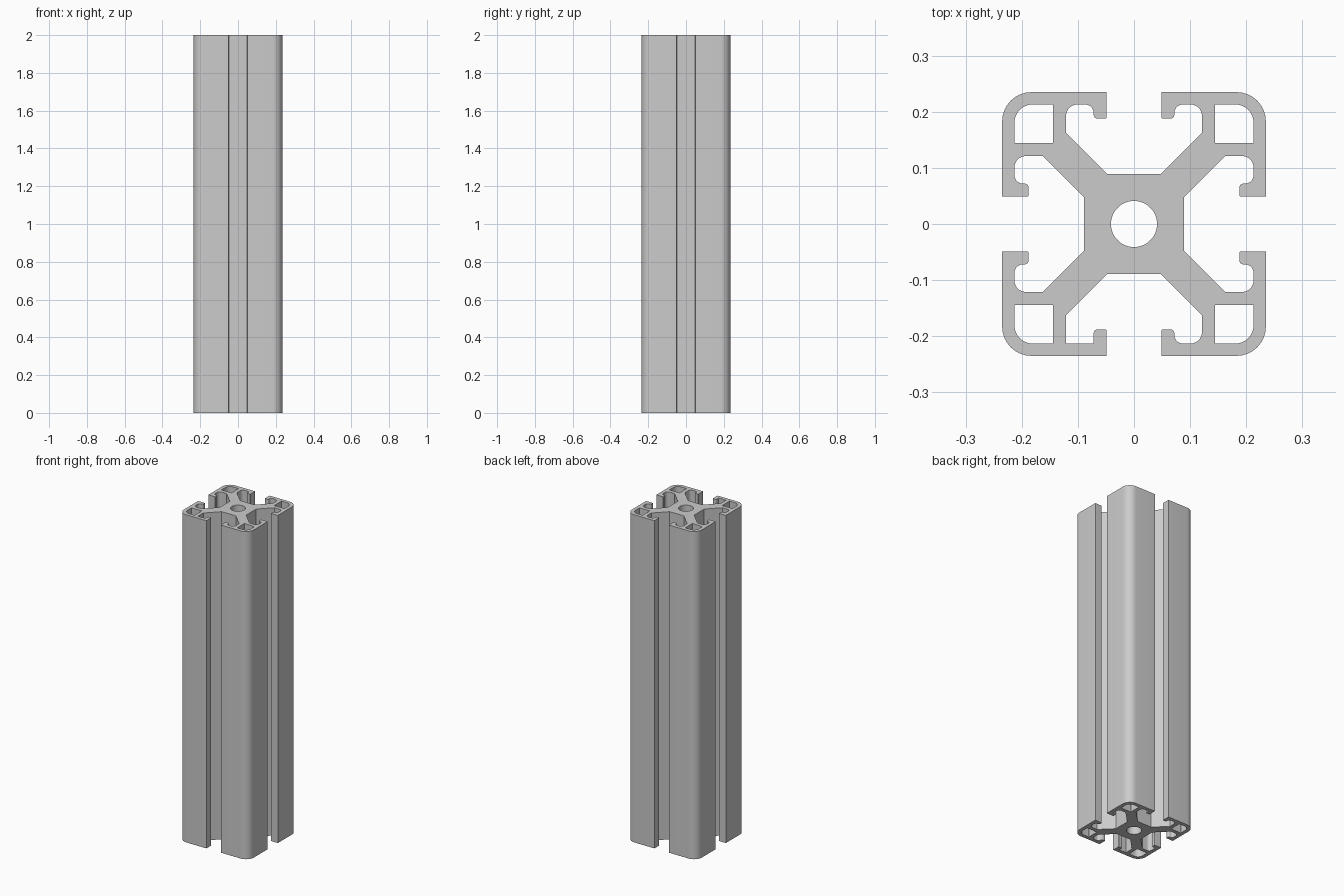
import bpy
import bmesh
from math import cos, sin, pi, radians
from mathutils import Vector

LENGTH = 2.0
HALF = 0.235

cube = bpy.data.objects.get("Cube")
if cube:
    bpy.data.objects.remove(cube, do_unlink=True)


def rounded(corners, steps=8):
    """Closed loop of (x, y, radius) corners with each corner filleted."""
    loop = []
    for i, (x, y, r) in enumerate(corners):
        p = Vector((x, y))
        a = (Vector(corners[i - 1][:2]) - p).normalized()
        b = (Vector(corners[(i + 1) % len(corners)][:2]) - p).normalized()
        if r == 0:
            loop.append(p)
            continue
        # All filleted corners are right angles
        centre = p + (a + b) * r
        for k in range(steps + 1):
            t = k / steps * pi / 2
            loop.append(centre - b * r * cos(t) - a * r * sin(t))
    return loop


def turn(corners, quarter):
    for _ in range(quarter):
        corners = [(-y, x, r) for x, y, r in corners]
    return corners


def half_quadrant(pocket_radius):
    """Core, diagonal arm, slot pocket and lip up to the outer corner."""
    return [(0.089, 0.048, 0), (0.162, 0.121, 0),
            (0.213, 0.121, pocket_radius), (0.213, 0.072, pocket_radius * 0.75),
            (0.188, 0.072, 0.007), (0.188, 0.049, 0.002), (HALF, 0.049, 0)]


# Outer outline: four turned quadrants, each mirrored about its diagonal
outline = []
for q in range(4):
    first = half_quadrant(0.02)
    second = half_quadrant(0 if q == 2 else 0.02)
    mirrored = [(y, x, r) for x, y, r in reversed(second)]
    outline += turn(first + [(HALF, HALF, 0.052)] + mirrored, q)
loops = [rounded(outline)]

# Corner cavities
cavity = [(0.144, 0.144, 0.002), (0.213, 0.144, 0.002),
          (0.213, 0.213, 0.032), (0.144, 0.213, 0.002)]
loops += [rounded(turn(cavity, q)) for q in range(4)]

# Central bore
loops.append([Vector((cos(i * pi / 24), sin(i * pi / 24))) * 0.041
              for i in range(48)])

# Fill the section and extrude it to full length
bm = bmesh.new()
edges = []
for loop in loops:
    verts = [bm.verts.new((p.x, p.y, 0)) for p in loop]
    edges += [bm.edges.new((v, verts[i - 1])) for i, v in enumerate(verts)]
bmesh.ops.triangle_fill(bm, edges=edges, use_beauty=True, use_dissolve=False)
solid = bmesh.ops.extrude_face_region(bm, geom=bm.faces[:], use_keep_orig=True)
top = [g for g in solid["geom"] if isinstance(g, bmesh.types.BMVert)]
bmesh.ops.translate(bm, verts=top, vec=(0, 0, LENGTH))
bmesh.ops.recalc_face_normals(bm, faces=bm.faces[:])

mesh = bpy.data.meshes.new("slotted_rail")
bm.to_mesh(mesh)
bm.free()
rail = bpy.data.objects.new("slotted_rail", mesh)
bpy.context.collection.objects.link(rail)

# Plain grey metal colour
grey = bpy.data.materials.new("aluminium_grey")
grey.use_nodes = True
colour = (0.6, 0.6, 0.6, 1)
grey.diffuse_color = colour
grey.node_tree.nodes["Principled BSDF"].inputs["Base Color"].default_value = colour
mesh.materials.append(grey)

bpy.ops.object.select_all(action="DESELECT")
rail.select_set(True)
bpy.context.view_layer.objects.active = rail
bpy.ops.object.shade_smooth_by_angle(angle=radians(30))
